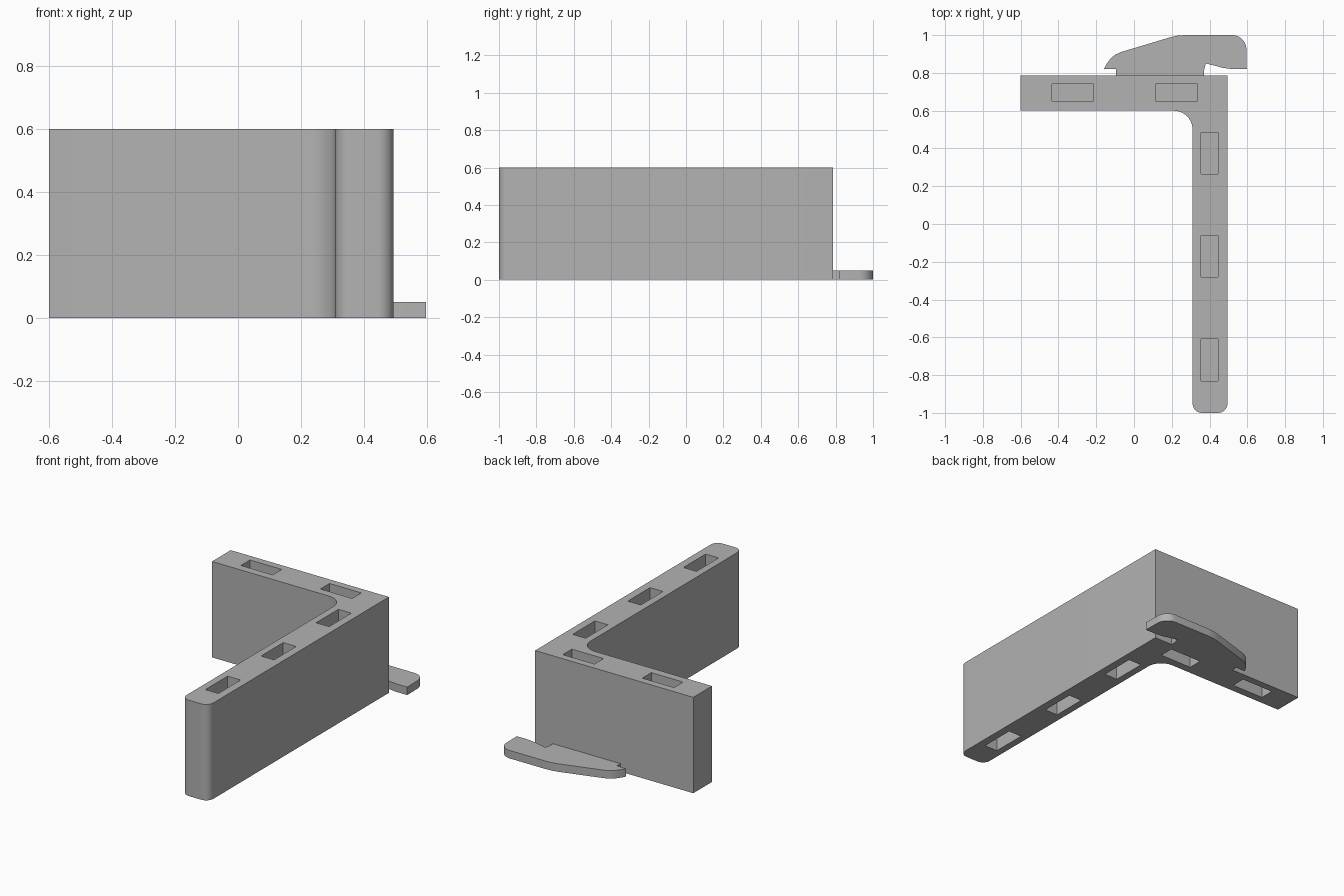
import bpy
import bmesh
from math import cos, sin, radians

if "Cube" in bpy.data.objects:
    bpy.data.objects.remove(bpy.data.objects["Cube"])

HEIGHT = 0.6
HOOK_HEIGHT = 0.05
POCKET_DEPTH = 0.2
BACK = 0.785

grey = bpy.data.materials.new("plain grey")
grey.use_nodes = True
colour = (0.45, 0.45, 0.45, 1)
grey.diffuse_color = colour
grey.node_tree.nodes["Principled BSDF"].inputs["Base Color"].default_value = colour


def arc(cx, cy, r, start, end, steps=10):
    angles = [radians(start + (end - start) * i / steps) for i in range(steps + 1)]
    return [(cx + r * cos(a), cy + r * sin(a)) for a in angles]


def extrude_outline(name, outline, height):
    bm = bmesh.new()
    base = bm.faces.new([bm.verts.new((x, y, 0)) for x, y in outline])
    top = bmesh.ops.extrude_face_region(bm, geom=[base])
    verts = [v for v in top["geom"] if isinstance(v, bmesh.types.BMVert)]
    bmesh.ops.translate(bm, verts=verts, vec=(0, 0, height))
    bmesh.ops.recalc_face_normals(bm, faces=bm.faces)
    mesh = bpy.data.meshes.new(name)
    bm.to_mesh(mesh)
    bm.free()
    obj = bpy.data.objects.new(name, mesh)
    obj.data.materials.append(grey)
    bpy.context.collection.objects.link(obj)
    return obj


def smooth(obj):
    bpy.ops.object.select_all(action="DESELECT")
    obj.select_set(True)
    bpy.context.view_layer.objects.active = obj
    bpy.ops.object.shade_smooth_by_angle(angle=radians(30))


# L-shaped body with a filleted inner corner and a rounded free end
body = extrude_outline(
    "angle_body",
    [(-0.6, BACK), (-0.6, 0.6)]
    + arc(0.21, 0.5, 0.1, 90, 0)
    + arc(0.36, -0.95, 0.05, 180, 270)
    + arc(0.445, -0.95, 0.05, 270, 360)
    + [(0.495, BACK)],
    HEIGHT,
)

# Rectangular pockets sunk into the top and bottom of both arms
pockets = [(x, 0.695, 0.22, 0.09) for x in (-0.325, 0.225)]
pockets += [(0.4, y, 0.09, 0.22) for y in (0.375, -0.17, -0.72)]
for x, y, w, d in pockets:
    for z in (0, HEIGHT):
        bpy.ops.mesh.primitive_cube_add(size=1, location=(x, y, z))
        cutter = bpy.context.object
        cutter.name = "pocket_cutter"
        cutter.scale = (w, d, 2 * POCKET_DEPTH)
        cutter.hide_render = True
        bpy.context.view_layer.objects.active = body
        cut = body.modifiers.new("pocket", "BOOLEAN")
        cut.operation = "DIFFERENCE"
        cut.solver = "EXACT"
        cut.object = cutter
        bpy.ops.object.modifier_apply(modifier=cut.name)
        bpy.data.objects.remove(cutter)
smooth(body)

# Thin hook plate behind the corner
hook = extrude_outline(
    "hook_plate",
    [(-0.095, BACK), (-0.095, 0.82), (-0.16, 0.82), (-0.145, 0.848),
     (-0.125, 0.875), (-0.1, 0.896), (-0.07, 0.91), (0.19, 0.988),
     (0.23, 0.997), (0.27, 1.0)]
    + arc(0.52, 0.925, 0.075, 90, 0)
    + [(0.597, 0.82), (0.52, 0.82), (0.47, 0.827), (0.42, 0.84),
       (0.38, 0.85), (0.372, 0.82), (0.37, BACK)],
    HOOK_HEIGHT,
)
smooth(hook)
